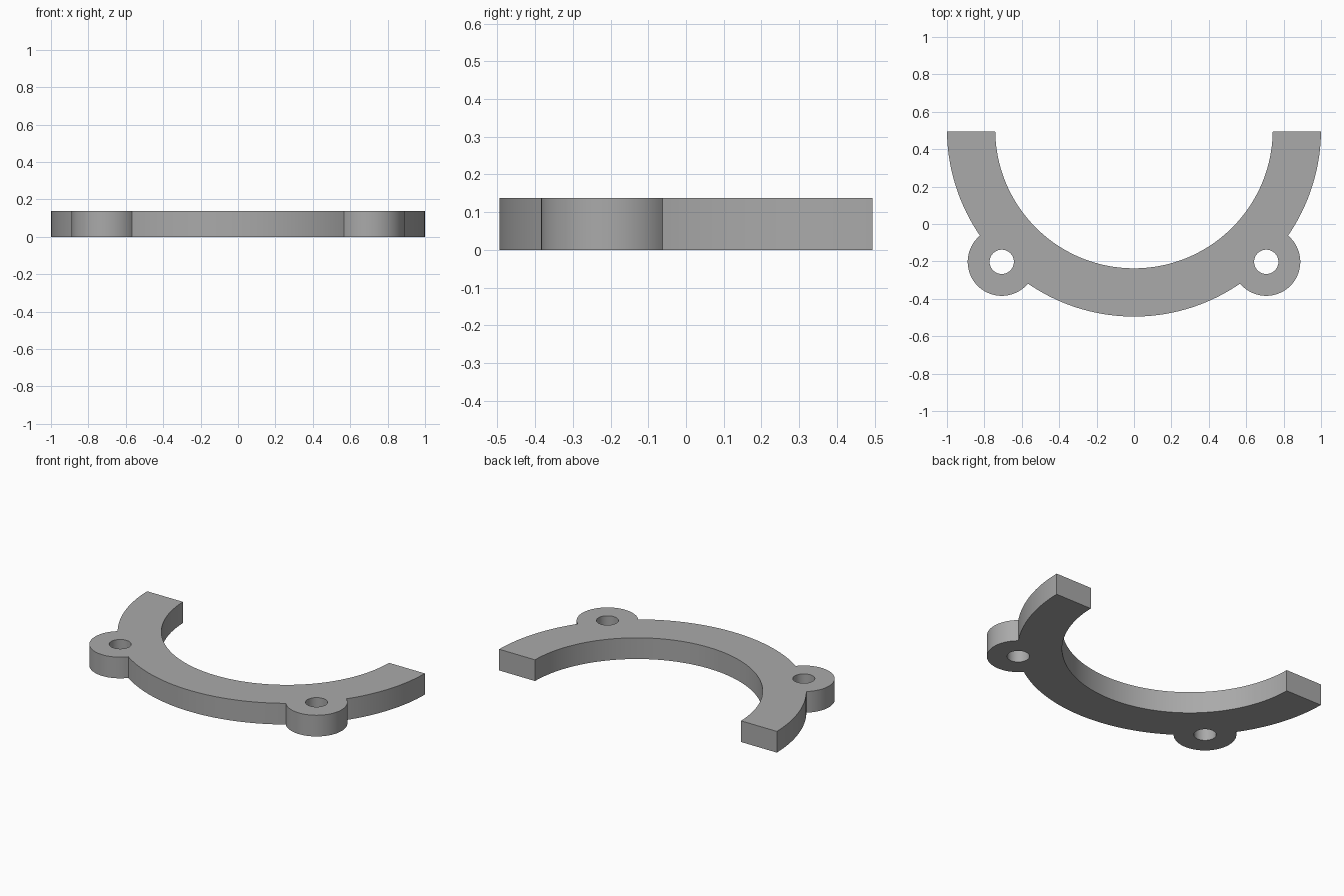
import bpy, bmesh
from math import cos, sin, radians, asin, degrees

cube = bpy.data.objects.get("Cube")
if cube:
    bpy.data.objects.remove(cube, do_unlink=True)

CENTRE_Y = 0.505      # centre of the ring arcs
CUT_Y = 0.494         # flat ends of the half ring
OUTER, INNER = 1.0, 0.742
LUG, HOLE = 0.182, 0.065
HEIGHT = 0.138


def arc(cx, cy, r, start, end, steps):
    """Points along an arc, angles in degrees."""
    angles = [radians(start + (end - start) * i / steps) for i in range(steps + 1)]
    return [(cx + r * cos(a), cy + r * sin(a)) for a in angles]


# Lugs sit on the outer rim at 45 degrees either side of the middle
lug_x = OUTER * cos(radians(45))
lug_y = CENTRE_Y - lug_x
half = degrees(2 * asin(LUG / (2 * OUTER)))   # rim angle covered by half a lug
swing = 90 + half / 2                         # lug arc either side of straight out


def end_angle(r):
    return degrees(asin((CENTRE_Y - CUT_Y) / r))


# Outline: outer rim with both lugs, then back along the inner rim
e, i = end_angle(OUTER), end_angle(INNER)
outline = arc(0, CENTRE_Y, OUTER, 180 + e, 225 - half, 24)
outline += arc(-lug_x, lug_y, LUG, 225 - swing, 225 + swing, 40)[1:-1]
outline += arc(0, CENTRE_Y, OUTER, 225 + half, 315 - half, 48)
outline += arc(lug_x, lug_y, LUG, 315 - swing, 315 + swing, 40)[1:-1]
outline += arc(0, CENTRE_Y, OUTER, 315 + half, 360 - e, 24)
outline += arc(0, CENTRE_Y, INNER, 360 - i, 180 + i, 96)
holes = [arc(s * lug_x, lug_y, HOLE, 0, 360, 40)[:-1] for s in (-1, 1)]

# Fill the profile around the bolt holes and extrude it upward
bm = bmesh.new()
edges = []
for loop in [outline] + holes:
    verts = [bm.verts.new((x, y, 0)) for x, y in loop]
    edges += [bm.edges.new((a, b)) for a, b in zip(verts, verts[1:] + verts[:1])]
bmesh.ops.triangle_fill(bm, edges=edges, use_beauty=True, use_dissolve=False)
top = bmesh.ops.extrude_face_region(bm, geom=bm.faces[:], use_keep_orig=True)
bmesh.ops.translate(bm, vec=(0, 0, HEIGHT),
                    verts=[g for g in top["geom"] if isinstance(g, bmesh.types.BMVert)])
bmesh.ops.recalc_face_normals(bm, faces=bm.faces[:])
mesh = bpy.data.meshes.new("half_ring_bracket")
bm.to_mesh(mesh)
bm.free()

bracket = bpy.data.objects.new("half_ring_bracket", mesh)
bpy.context.collection.objects.link(bracket)

# Plain grey
grey = bpy.data.materials.new("plain_grey")
grey.use_nodes = True
colour = (0.40, 0.40, 0.40, 1)
grey.diffuse_color = colour
grey.node_tree.nodes["Principled BSDF"].inputs["Base Color"].default_value = colour
mesh.materials.append(grey)

# Smooth curved walls, sharp rims
bpy.ops.object.select_all(action="DESELECT")
bracket.select_set(True)
bpy.context.view_layer.objects.active = bracket
bpy.ops.object.shade_smooth_by_angle(angle=radians(30))
